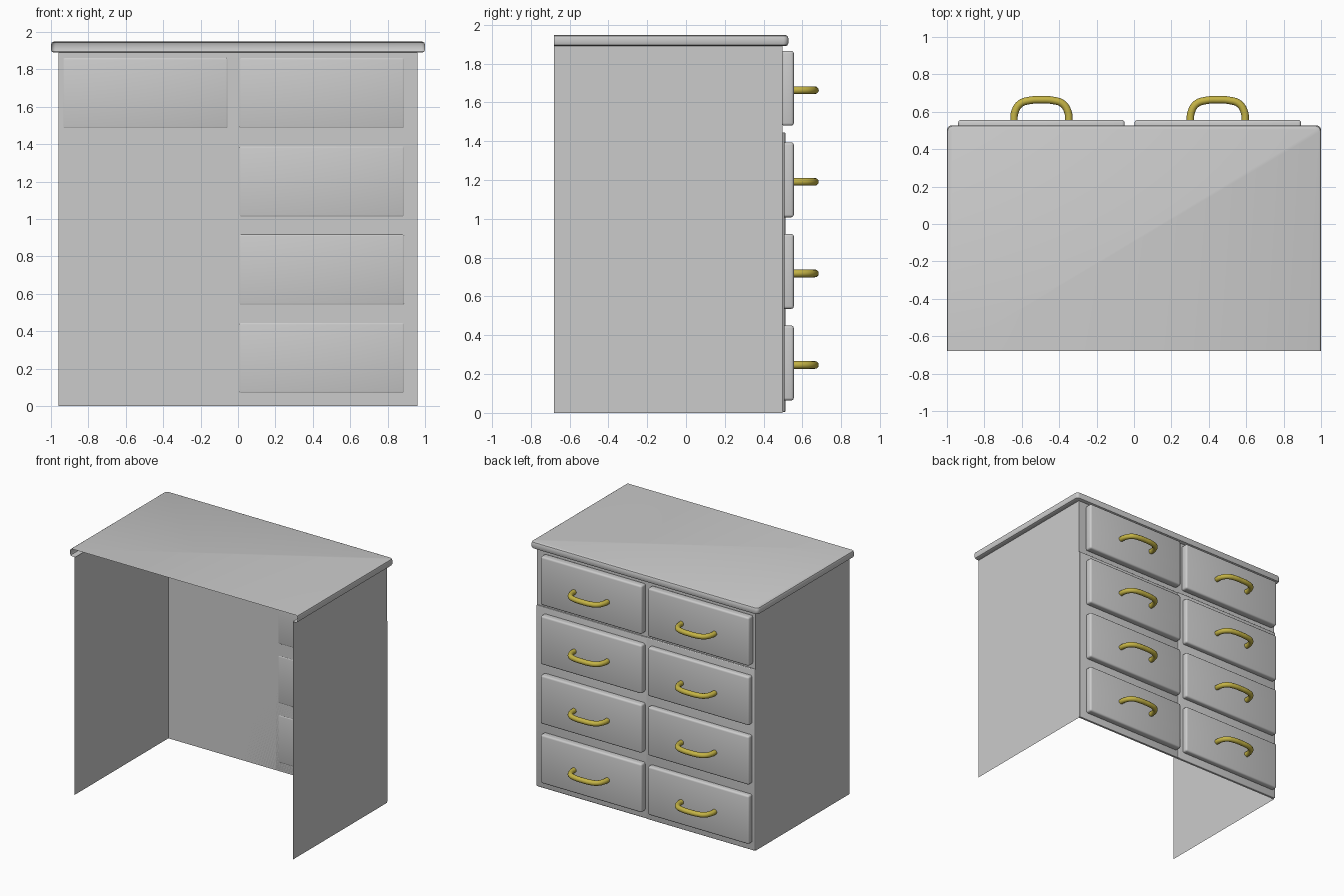
import bpy, bmesh, math

if "Cube" in bpy.data.objects:
    bpy.data.objects.remove(bpy.data.objects["Cube"])

def mesh_object(name, bm, smooth=True):
    bmesh.ops.recalc_face_normals(bm, faces=bm.faces)
    me = bpy.data.meshes.new(name)
    bm.to_mesh(me)
    bm.free()
    ob = bpy.data.objects.new(name, me)
    bpy.context.collection.objects.link(ob)
    if smooth:
        bpy.ops.object.select_all(action='DESELECT')
        ob.select_set(True)
        bpy.context.view_layer.objects.active = ob
        bpy.ops.object.shade_smooth_by_angle(angle=math.radians(35))
    return ob

def box(name, lo, hi, bevel):
    bm = bmesh.new()
    bmesh.ops.create_cube(bm, size=1)
    for v in bm.verts:
        v.co = [(a + b) / 2 + c * (b - a) for a, b, c in zip(lo, hi, v.co)]
    bmesh.ops.bevel(bm, geom=bm.edges[:], offset=bevel, segments=3,
                    profile=0.5, affect='EDGES')
    return mesh_object(name, bm)

# Cabinet shell: thin sides and drawer front, open back and bottom
bm = bmesh.new()
plan = [(-0.96, -0.68), (-0.96, 0.497), (0.96, 0.497), (0.96, -0.68)]
low = [bm.verts.new((x, y, 0)) for x, y in plan]
high = [bm.verts.new((x, y, 1.89)) for x, y in plan]
for i in range(3):
    bm.faces.new((low[i], low[i + 1], high[i + 1], high[i]))
mesh_object("cabinet_shell", bm, False)

# Top board: rounded lip swept round three sides, open at the back
bm = bmesh.new()
profile = [(0.045, 1.89), (0.015, 1.89), (0.004, 1.895), (0, 1.905),
           (0, 1.932), (0.004, 1.943), (0.015, 1.948)]
rings = []
for d, z in profile:
    r = 0.025
    right = [(1 - d, -0.68)]
    for k in range(5):
        a = math.pi / 2 * k / 4
        right.append((1 - d - r + r * math.cos(a), 0.527 - d - r + r * math.sin(a)))
    pts = right + [(-x, y) for x, y in reversed(right)]
    rings.append([bm.verts.new((x, y, z)) for x, y in pts])
for a, b in zip(rings, rings[1:]):
    for i in range(len(a) - 1):
        bm.faces.new((a[i], a[i + 1], b[i + 1], b[i]))
bm.faces.new(rings[-1])
mesh_object("top_board", bm)

# Raised frame panels behind the lower drawers
box("front_panel_right", (-0.02, 0.497, 0.005), (0.96, 0.507, 1.445), 0.004)
box("front_panel_left", (-0.96, 0.497, 0.005), (-0.01, 0.514, 1.445), 0.006)

brass = bpy.data.materials.new("brass")
brass.diffuse_color = (0.55, 0.45, 0.06, 1)
brass.use_nodes = True
brass.node_tree.nodes["Principled BSDF"].inputs["Base Color"].default_value = brass.diffuse_color

def handle(name, x, z):
    half = [(0.147, 0.545), (0.143, 0.595), (0.115, 0.642), (0.06, 0.661)]
    pts = [(-a, y) for a, y in half] + [(0, 0.664)] + [(a, y) for a, y in reversed(half)]
    cu = bpy.data.curves.new(name, 'CURVE')
    cu.dimensions = '3D'
    cu.bevel_depth = 0.02
    cu.bevel_resolution = 4
    cu.resolution_u = 5
    cu.use_fill_caps = True
    sp = cu.splines.new('BEZIER')
    sp.bezier_points.add(len(pts) - 1)
    for p, (px, py) in zip(sp.bezier_points, pts):
        p.co = (x + px, py, z)
        p.handle_left_type = p.handle_right_type = 'AUTO'
    cu.materials.append(brass)
    bpy.context.collection.objects.link(bpy.data.objects.new(name, cu))

# Four rows of two drawers with arched handles
for row in range(4):
    z = 0.257 + 0.472 * row
    for side, x in (("left", -0.495), ("right", 0.448)):
        back = 0.501 if side == "left" and row < 3 else 0.494
        box(f"drawer_{side}_{row + 1}", (x - 0.445, back, z - 0.193),
            (x + 0.445, 0.556, z + 0.193), 0.014)
        handle(f"handle_{side}_{row + 1}", x, z - 0.01)
